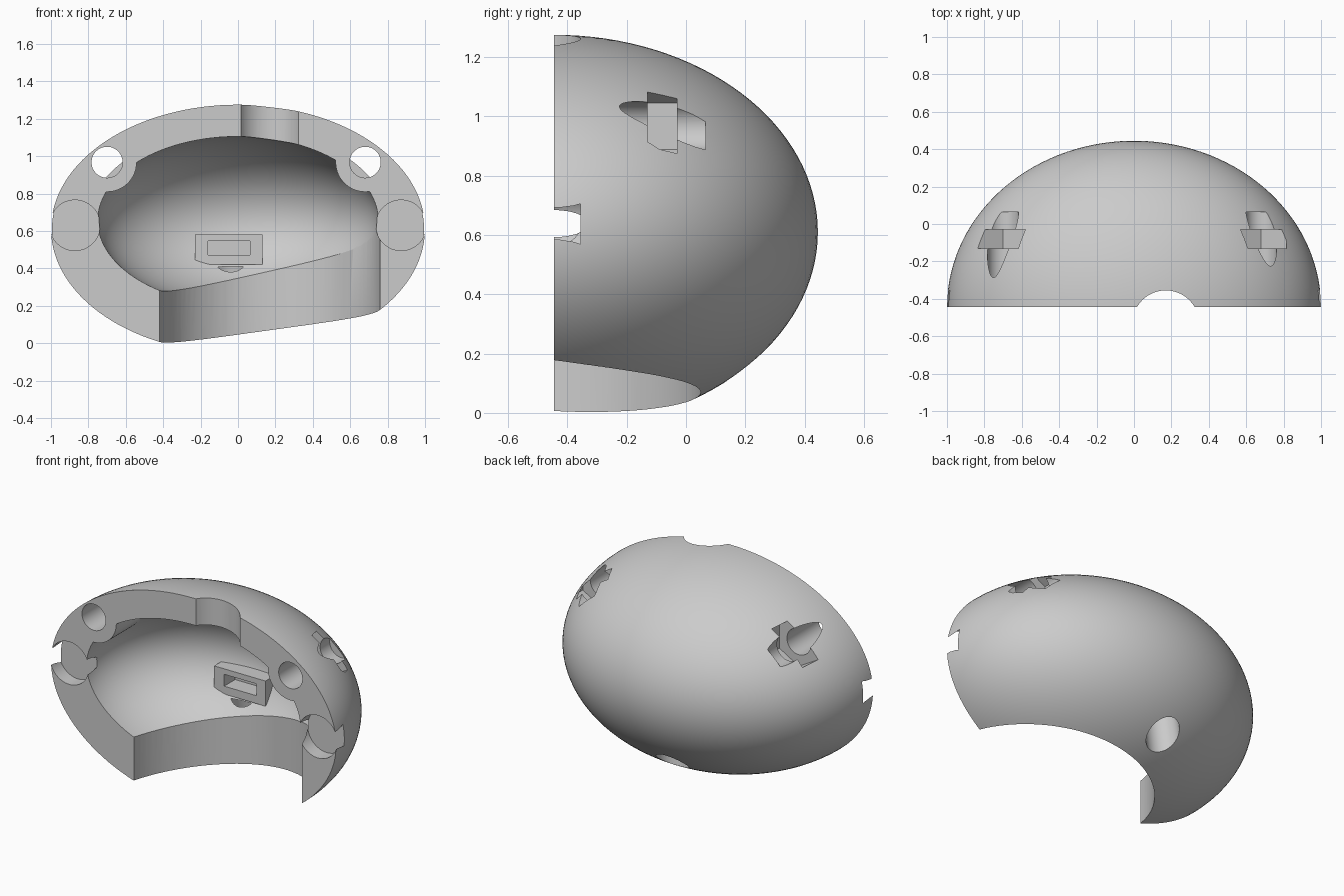
import bpy
import math
from mathutils import Vector

cube = bpy.data.objects.get("Cube")
if cube:
    bpy.data.objects.remove(cube, do_unlink=True)

FRONT = -0.445   # plane of the flat cut face

grey = bpy.data.materials.new("plain_grey")
grey.use_nodes = True
grey.diffuse_color = (0.6, 0.6, 0.6, 1)
grey.node_tree.nodes["Principled BSDF"].inputs["Base Color"].default_value = (0.6, 0.6, 0.6, 1)


def finish(name):
    ob = bpy.context.object
    ob.name = name
    bpy.ops.object.transform_apply(location=False, rotation=True, scale=True)
    ob.data.materials.append(grey)
    return ob


def ellipsoid(name, z, radii):
    # turned by half a segment so no vertex lies on the cut plane
    bpy.ops.mesh.primitive_uv_sphere_add(segments=128, ring_count=64, location=(0, FRONT, z),
                                         rotation=(0, 0, math.pi / 128))
    bpy.ops.object.transform_apply(location=False, rotation=True, scale=False)
    bpy.context.object.scale = radii
    return finish(name)


def rod(name, start, end, radius, sides=64, spin=0):
    a, b = Vector(start), Vector(end)
    bpy.ops.mesh.primitive_cylinder_add(vertices=sides, radius=radius, depth=(b - a).length)
    ob = bpy.context.object
    turn = Vector((0, 0, 1)).rotation_difference(b - a).to_matrix().to_4x4()
    spin_z = Vector((1, 0, 0)).rotation_difference(
        Vector((math.cos(spin), math.sin(spin), 0))).to_matrix().to_4x4()
    ob.data.transform(turn @ spin_z)
    ob.location = (a + b) / 2
    return finish(name)


def block(name, low, high):
    a, b = Vector(low), Vector(high)
    bpy.ops.mesh.primitive_cube_add(size=1, location=(a + b) / 2)
    bpy.context.object.scale = b - a
    return finish(name)


def combine(target, tool, operation="DIFFERENCE"):
    mod = target.modifiers.new("cut", "BOOLEAN")
    mod.operation = operation
    mod.solver = "EXACT"
    mod.object = tool
    bpy.ops.object.select_all(action="DESELECT")
    bpy.context.view_layer.objects.active = target
    target.select_set(True)
    bpy.ops.object.modifier_apply(modifier=mod.name)
    bpy.data.objects.remove(tool, do_unlink=True)


# Outer shell and the hollow inside it
shell = ellipsoid("half_shell", 0.61, (1, 0.89, 0.665))
cavity = ellipsoid("cavity", 0.655, (0.75, 0.645, 0.45))

# Screw bosses and the socket block stay solid inside the hollow
screws = ((-0.70, 0.967), (0.68, 0.967))
for x, z in screws:
    combine(cavity, rod("screw_boss", (x, -1.3, z), (x, 0.05, z), 0.158))
combine(cavity, block("socket_block", (-0.23, 0.09, 0.42), (0.13, 0.4, 0.58)))
combine(shell, cavity)

# Flat front face
combine(shell, block("front_cut", (-2, -3, -1), (2, FRONT, 3)))

# Upright round openings at the bottom and the top
combine(shell, rod("bottom_opening", (0.17, -0.549, -0.5), (0.17, -0.549, 0.61), 0.599, 96))
combine(shell, rod("top_notch", (0.17, -0.533, 0.8), (0.17, -0.533, 1.6), 0.178))

# Screw holes with six-sided nut pockets
for x, z in screws:
    combine(shell, rod("screw_hole", (x, -0.6, z), (x, 0.065, z), 0.083))
    combine(shell, rod("nut_pocket", (x, -0.13, z), (x, -0.03, z), 0.156, 6))

# Round pockets in the rim, just breaking through the sides
for side in (-1, 1):
    combine(shell, rod("rim_pocket", (side * 0.872, -0.6, 0.63), (side * 0.872, -0.355, 0.63), 0.135))

# Socket recess and the cable hole below it
combine(shell, block("socket_recess", (-0.16, 0.0, 0.47), (0.065, 0.2, 0.545)))
combine(shell, rod("cable_hole", (-0.045, 0.158, 0.419), (-0.045, 0.23, -0.05), 0.098))

bpy.ops.object.select_all(action="DESELECT")
bpy.context.view_layer.objects.active = shell
shell.select_set(True)
bpy.ops.object.shade_smooth_by_angle(angle=math.radians(30))
